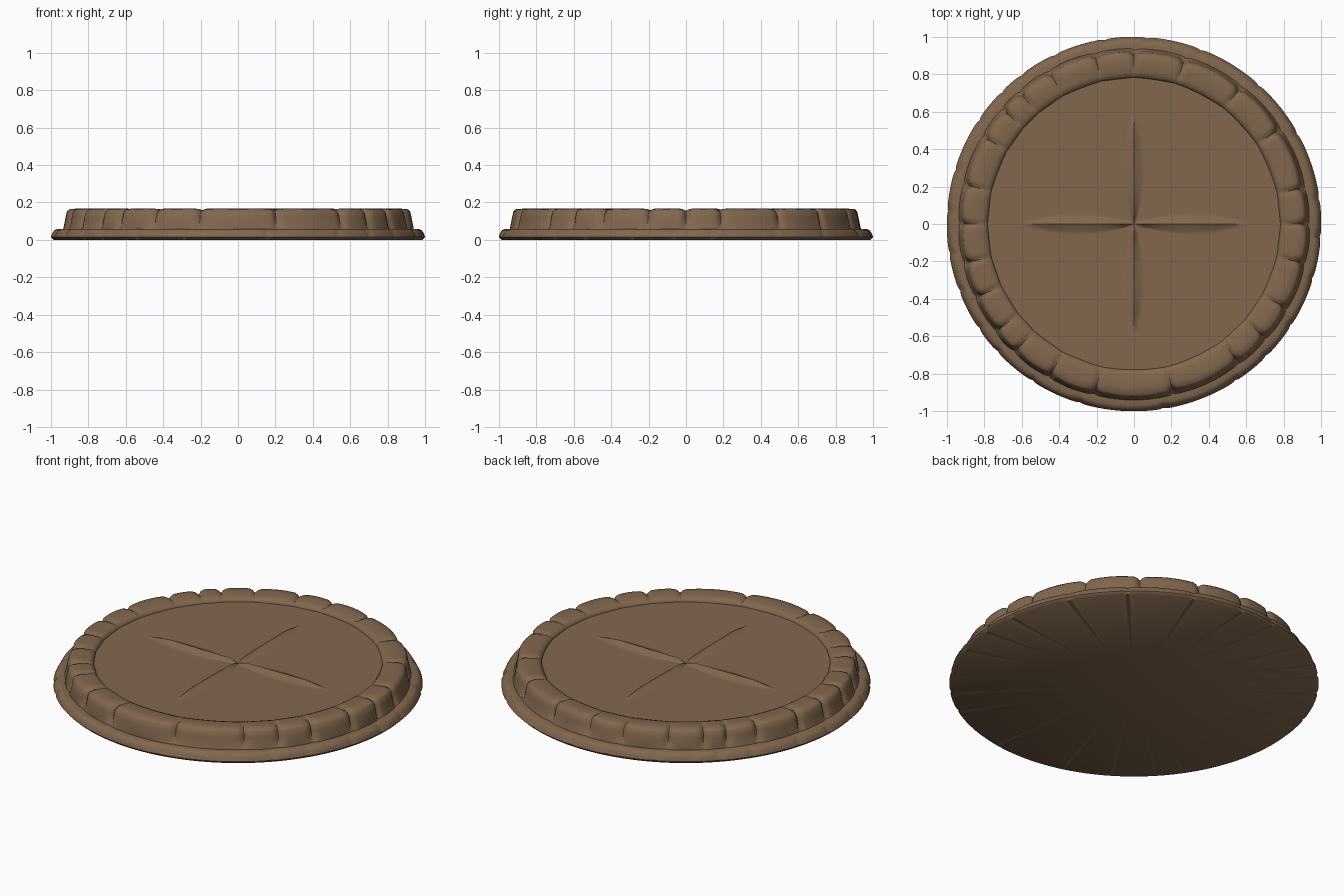
import bpy, math, random

if "Cube" in bpy.data.objects:
    bpy.data.objects.remove(bpy.data.objects["Cube"])

random.seed(4)
SEG = 360

stone = bpy.data.materials.new("brown_stone")
stone.diffuse_color = (0.223, 0.137, 0.076, 1)
stone.use_nodes = True
stone.node_tree.nodes["Principled BSDF"].inputs["Base Color"].default_value = stone.diffuse_color

# joint angles between rim stones (degrees)
JOINTS = [12, 33, 52, 73, 90, 103, 119, 131, 139, 150, 167, 180, 193, 205,
          218, 227, 241, 257, 283, 307, 319, 331, 347, 360]
TILT = [random.uniform(-0.006, 0.004) for _ in JOINTS]


def stone_at(deg):
    """Return (joint groove strength, bulge of the stone face, stone index)."""
    for i, end in enumerate(JOINTS):
        start = JOINTS[i - 1] - (360 if i == 0 else 0)
        if start <= deg < end or (i == 0 and deg >= 360):
            t = (deg - start) / (end - start)
            d = min(deg - start, end - deg)
            return math.exp(-(d / 0.9) ** 2), 4 * t * (1 - t), i
    return 1, 0, 0


def lathe(name, profile, shape, angle):
    """Sweep a profile round z; shape(deg, k, r, z) carves it; r = 0 ends become caps."""
    verts, faces = [], []
    n = len(profile)
    for s in range(SEG):
        a = math.radians(s)
        for k, (r, z) in enumerate(profile):
            r, z = shape(s, k, r, z)
            verts.append((r * math.cos(a), r * math.sin(a), z))
    for s in range(SEG):
        p, q = s * n, ((s + 1) % SEG) * n
        for k in range(n - 1):
            faces.append((p + k, q + k, q + k + 1, p + k + 1))
    mesh = bpy.data.meshes.new(name)
    mesh.from_pydata(verts, [], faces)
    obj = bpy.data.objects.new(name, mesh)
    bpy.context.collection.objects.link(obj)
    mesh.materials.append(stone)
    bpy.ops.object.select_all(action='DESELECT')
    obj.select_set(True)
    bpy.context.view_layer.objects.active = obj
    bpy.ops.object.shade_smooth_by_angle(angle=math.radians(angle))
    return obj


# base slab with faint joint nicks
def base_shape(deg, k, r, z):
    g, bulge, i = stone_at((deg + 4) % 360)
    if 2 <= k <= 5:
        r -= 0.006 * g
    if 3 <= k <= 5:
        r += 0.006 * (bulge - 1) + TILT[i] * 0.5
    return r, z


lathe("base_slab", [(0.0005, 0), (0.985, 0), (1.0, 0.015), (0.996, 0.032), (0.985, 0.05),
                    (0.968, 0.059), (0.93, 0.056), (0.85, 0.056)], base_shape, 50)


# raised ring of worn stones
def ring_shape(deg, k, r, z):
    g, bulge, i = stone_at(deg)
    if 1 <= k <= 4:
        r += 0.01 * (bulge - 0.8) + TILT[i] - 0.016 * g
    if 3 <= k <= 6:
        z -= 0.012 * g + (0.003 * (1 - bulge) if k < 5 else 0)
    if k >= 6:
        r += 0.004 * (1 - bulge)
    return r, z


lathe("stone_ring", [(0.94, 0.05), (0.937, 0.066), (0.926, 0.12), (0.919, 0.152),
                     (0.906, 0.164), (0.87, 0.167), (0.81, 0.165), (0.788, 0.157),
                     (0.779, 0.145), (0.775, 0.115)], ring_shape, 60)


# recessed floor with a four-armed tapered ridge
def floor_shape(deg, k, r, z):
    a = math.radians((deg + 45) % 90 - 45)
    u, v = r * math.cos(a), abs(r * math.sin(a))
    if u < 0.6:
        width = 0.008 + 0.045 * math.sin(math.pi * u / 0.6)
        height = 0.02 * min(1, (0.6 - u) / 0.15) * min(1, u / 0.05)
        z += height * max(0, 1 - v / width) ** 1.3
    return r, z


radii = [0.79] + [0.78 - 0.02 * i for i in range(39)] + [0.0005]
lathe("inner_floor", [(r, 0.135 + 0.006 * r) for r in radii], floor_shape, 40)
